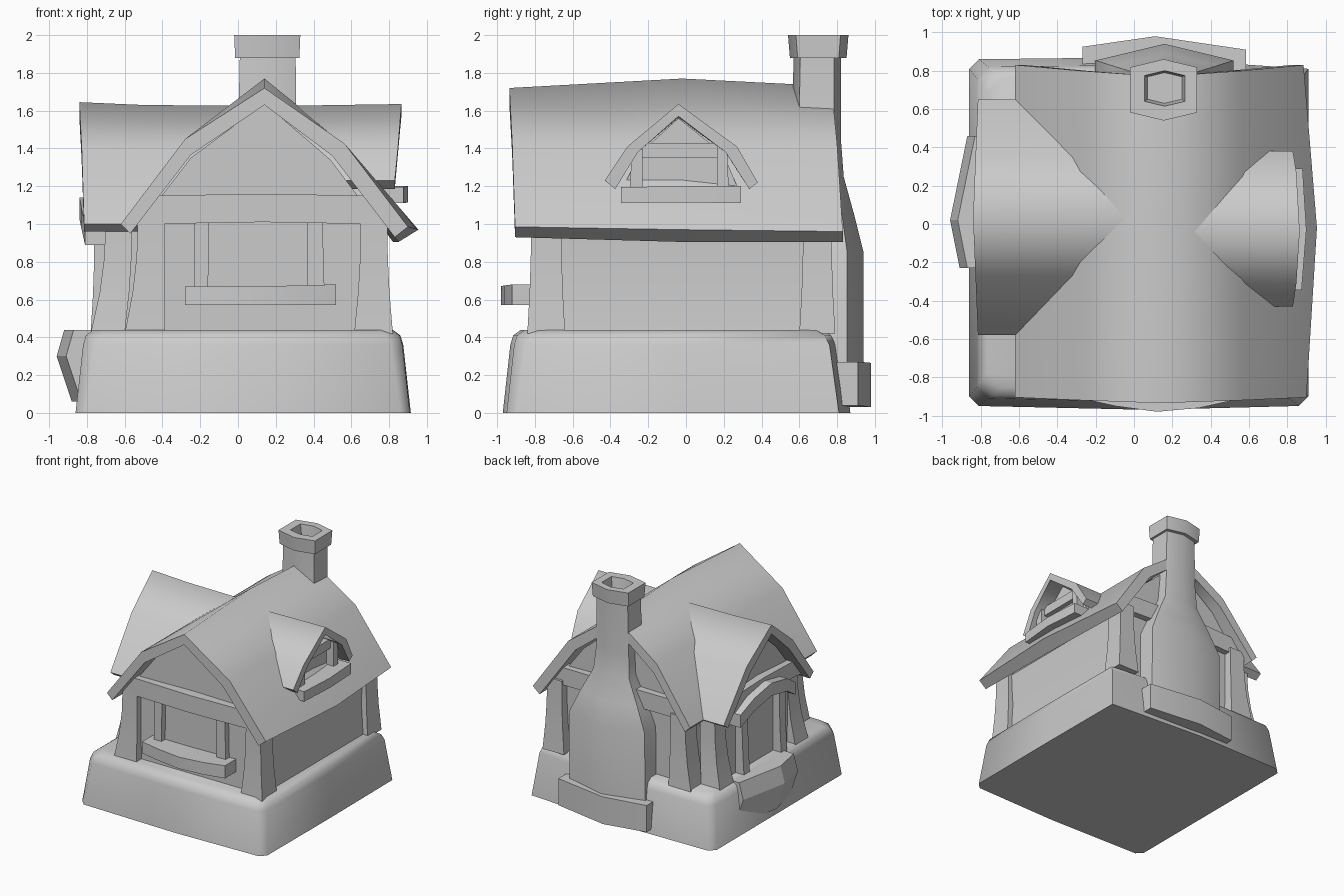
import bpy, bmesh, math


def loft(name, rings, angle=35):
    """Skin a stack of equal-length point rings and close both ends."""
    bm = bmesh.new()
    rows = [[bm.verts.new(p) for p in r] for r in rings]
    n = len(rows[0])
    for a, b in zip(rows, rows[1:]):
        for i in range(n):
            j = (i + 1) % n
            bm.faces.new((a[i], a[j], b[j], b[i]))
    bm.faces.new(rows[0])
    bm.faces.new(rows[-1])
    bmesh.ops.recalc_face_normals(bm, faces=bm.faces)
    me = bpy.data.meshes.new(name)
    bm.to_mesh(me)
    bm.free()
    me.shade_smooth()
    me.set_sharp_from_angle(angle=math.radians(angle))
    ob = bpy.data.objects.new(name, me)
    bpy.context.collection.objects.link(ob)
    return ob


def bar(name, axis, stations):
    """Bent beam along x or y; station = (along, across0, across1, z0, z1)."""
    rings = []
    for a, b0, b1, z0, z1 in stations:
        ring = [(b0, z0), (b1, z0), (b1, z1), (b0, z1)]
        rings.append([(a, b, z) if axis == 'x' else (b, a, z) for b, z in ring])
    return loft(name, rings, 20)


def post(name, bottom, top, z0=0.42, z1=1.04):
    """Curved, tapered post; bottom/top = (x0, x1, y0, y1)."""
    rings = []
    for t, k in ((0, 0), (0.35, 0.6), (0.65, 0.9), (1, 1)):
        x0, x1, y0, y1 = [a + (b - a) * k for a, b in zip(bottom, top)]
        z = z0 + (z1 - z0) * t
        rings.append([(x0, y0, z), (x1, y0, z), (x1, y1, z), (x0, y1, z)])
    return loft(name, rings)


def hexagon(x0, x1, y0, y1, z):
    xm, e = (x0 + x1) / 2, 0.12 * (x1 - x0)
    return [(x0, y1 - e, z), (xm, y1, z), (x1, y1 - e, z),
            (x1, y0 + e, z), (xm, y0, z), (x0, y0 + e, z)]


# stone base with chamfered corners and slightly bowed sides
def base_ring(hx, hy, c, z):
    plan = [(-hx + c, -hy), (0.05, -hy - 0.02), (hx - c, -hy), (hx, -hy + c), (hx + 0.005, 0),
            (hx, hy - c), (0, hy + 0.01), (-hx + c, hy), (-hx, hy - c), (-hx, 0), (-hx, -hy + c)]
    return [(x + 0.025, y - 0.045, z) for x, y in plan]


loft("stone_base", [base_ring(0.885, 0.905, 0.05, 0), base_ring(0.845, 0.865, 0.06, 0.36),
                    base_ring(0.83, 0.85, 0.07, 0.41), base_ring(0.79, 0.81, 0.08, 0.44)], 50)

# walls with gables
main_wall = [(-0.54, 0.4), (0.78, 0.4), (0.75, 0.7), (0.76, 0.98), (0.49, 1.34),
             (0.14, 1.64), (-0.25, 1.35), (-0.52, 1.0)]
loft("main_walls", [[(x, y, z) for x, z in main_wall] for y in (-0.77, 0.7)])
wing_wall = [(-0.49, 0.4), (0.56, 0.4), (0.56, 1.0), (0.32, 1.32), (0.03, 1.55),
             (-0.23, 1.32), (-0.49, 1.0)]
loft("wing_walls", [[(x, y, z) for y, z in wing_wall] for x in (-0.70, 0.0)])
dormer_wall = [(-0.33, 1.1), (0.27, 1.1), (0.27, 1.2), (0.2, 1.37), (-0.04, 1.56),
               (-0.25, 1.37), (-0.33, 1.2)]
loft("dormer_walls", [[(x, y, z) for y, z in dormer_wall] for x in (0.3, 0.73)])


# main roof: eave bows outward and ridge rises in the middle
def roof_ring(y_eave, y_ridge, ridge, eave, low):
    ym = (y_eave + y_ridge) / 2
    outer = [(-0.62, y_eave, 1.0), (-0.28, ym, 1.45), (0.14, y_ridge, ridge),
             (0.565, ym, 1.425), (*eave[:1], y_eave, eave[1])]
    inner = [(-0.57, y_eave, 0.95), (-0.25, ym, 1.365), (0.14, y_ridge, ridge - 0.09),
             (0.5, ym, 1.36), (low[0], y_eave, low[1])]
    return outer + inner[::-1]


loft("main_roof", [roof_ring(-0.905, -0.935, 1.72, (0.90, 0.985), (0.83, 0.93)),
                   roof_ring(-0.02, -0.02, 1.77, (0.955, 0.97), (0.85, 0.905)),
                   roof_ring(0.83, 0.77, 1.73, (0.885, 0.96), (0.82, 0.905))], 80)


# cross gable roofs; each station = (x of eave, x of ridge, ridge lift)
def cross_roof(name, outer, inner, stations):
    rings = []
    for xe, xr, lift in stations:
        ks = (0, 0.5, 1, 0.5, 0)
        o = [(xe + (xr - xe) * k, y, z + lift * k) for k, (y, z) in zip(ks, outer)]
        i = [(xe + (xr - xe) * k, y, z + lift * k) for k, (y, z) in zip(ks, inner)]
        rings.append(o + i[::-1])
    loft(name, rings, 80)


cross_roof("wing_roof",
           [(-0.58, 1.0), (-0.27, 1.40), (0.03, 1.64), (0.35, 1.40), (0.65, 1.0)],
           [(-0.53, 0.96), (-0.23, 1.33), (0.03, 1.56), (0.30, 1.33), (0.59, 0.96)],
           [(-0.815, -0.84, 0.005), (-0.5, -0.5, -0.01), (0.1, 0.1, -0.015)])
cross_roof("dormer_roof",
           [(-0.43, 1.23), (-0.31, 1.41), (-0.04, 1.635), (0.27, 1.41), (0.38, 1.22)],
           [(-0.375, 1.185), (-0.255, 1.38), (-0.04, 1.57), (0.21, 1.38), (0.335, 1.185)],
           [(0.83, 0.865, 0), (0.2, 0.2, -0.01)])

# corner posts of the main house
for tag, b, t in (("front", (-0.84, -0.64), (-0.82, -0.66)), ("back", (0.60, 0.79), (0.62, 0.77))):
    post(tag + "_left_post", (-0.60, -0.385, *b), (-0.53, -0.39, *t))
    post(tag + "_right_post", (0.615, 0.82, *b), (0.65, 0.79, *t))

# corner posts of the wing
post("wing_front_post", (-0.78, -0.6, -0.56, -0.38), (-0.70, -0.56, -0.52, -0.39))
post("wing_back_post", (-0.78, -0.6, 0.46, 0.65), (-0.70, -0.56, 0.47, 0.61))

# tie beams across the gables
for tag, inner, ends, mid in (("front", -0.72, -0.82, -0.855), ("back", 0.66, 0.75, 0.77)):
    bar(tag + "_tie_beam", 'x', [(-0.56, inner, ends, 0.99, 1.03), (-0.45, inner, ends, 1.0, 1.15),
                                 (0.13, inner, mid, 1.01, 1.16), (0.69, inner, ends, 1.0, 1.15),
                                 (0.82, inner, ends, 0.99, 1.03)])
bar("wing_tie_beam", 'y', [(-0.52, -0.75, -0.65, 0.99, 1.03), (-0.44, -0.75, -0.65, 1.0, 1.14),
                           (0.03, -0.77, -0.65, 1.03, 1.17), (0.5, -0.75, -0.65, 1.0, 1.14),
                           (0.59, -0.75, -0.65, 0.99, 1.03)])

# front window
post("window_left_post", (-0.23, -0.16, -0.82, -0.72), (-0.23, -0.155, -0.82, -0.72), 0.6)
post("window_right_post", (0.37, 0.46, -0.82, -0.72), (0.365, 0.45, -0.82, -0.72), 0.6)
bar("window_sill", 'x', [(-0.28, -0.91, -0.74, 0.57, 0.67), (-0.1, -0.95, -0.74, 0.57, 0.67),
                         (0.12, -0.98, -0.74, 0.57, 0.67), (0.34, -0.96, -0.74, 0.57, 0.675),
                         (0.52, -0.92, -0.74, 0.57, 0.68)])

# dormer window
post("dormer_front_post", (0.70, 0.80, -0.30, -0.23), (0.70, 0.80, -0.29, -0.23), 1.15, 1.41)
post("dormer_back_post", (0.70, 0.80, 0.165, 0.23), (0.70, 0.80, 0.165, 0.22), 1.15, 1.41)
bar("dormer_tie", 'y', [(-0.25, 0.70, 0.77, 1.35, 1.43), (0.2, 0.70, 0.77, 1.35, 1.43)])
bar("dormer_sill", 'y', [(-0.345, 0.72, 0.875, 1.11, 1.195), (-0.03, 0.72, 0.9, 1.115, 1.2),
                         (0.29, 0.72, 0.88, 1.11, 1.2)])

# side door: jambs, arched lintel and doorstep
post("door_front_jamb", (-0.78, -0.66, -0.27, -0.19), (-0.76, -0.66, -0.27, -0.19), 0.42, 1.0)
post("door_back_jamb", (-0.78, -0.66, 0.24, 0.32), (-0.76, -0.66, 0.24, 0.32), 0.42, 1.0)
bar("door_lintel", 'y', [(-0.34, -0.81, -0.66, 0.89, 1.0), (-0.2, -0.83, -0.66, 0.98, 1.09),
                         (0.03, -0.84, -0.66, 1.03, 1.14), (0.25, -0.83, -0.66, 0.98, 1.09),
                         (0.41, -0.81, -0.66, 0.89, 1.0)])
loft("doorstep", [[(-0.7, y, 0.44), (x + 0.04, y, 0.44), (x, y, 0.3), (x + 0.08, y, 0.06),
                   (-0.7, y, 0.06)] for y, x in ((-0.23, -0.91), (0.02, -0.96), (0.46, -0.87))], 15)

# chimney stack, hollow cap and stone plinth
loft("chimney_stack", [hexagon(-0.21, 0.52, 0.55, 0.94, 0.05), hexagon(-0.2, 0.52, 0.55, 0.94, 0.85),
                       hexagon(-0.11, 0.43, 0.55, 0.89, 1.05), hexagon(-0.01, 0.33, 0.55, 0.835, 1.25),
                       hexagon(0.0, 0.31, 0.56, 0.82, 1.45), hexagon(0.01, 0.305, 0.57, 0.82, 1.9)], 65)
loft("chimney_cap", [hexagon(-0.015, 0.325, 0.55, 0.85, 1.88), hexagon(-0.02, 0.33, 0.54, 0.86, 2.0),
                     hexagon(0.055, 0.265, 0.615, 0.80, 2.0), hexagon(0.07, 0.25, 0.63, 0.79, 1.91)])
bar("chimney_plinth", 'x', [(-0.27, 0.8, 0.925, 0.04, 0.27), (0.11, 0.8, 0.98, 0.03, 0.265),
                            (0.585, 0.8, 0.91, 0.04, 0.27)])
